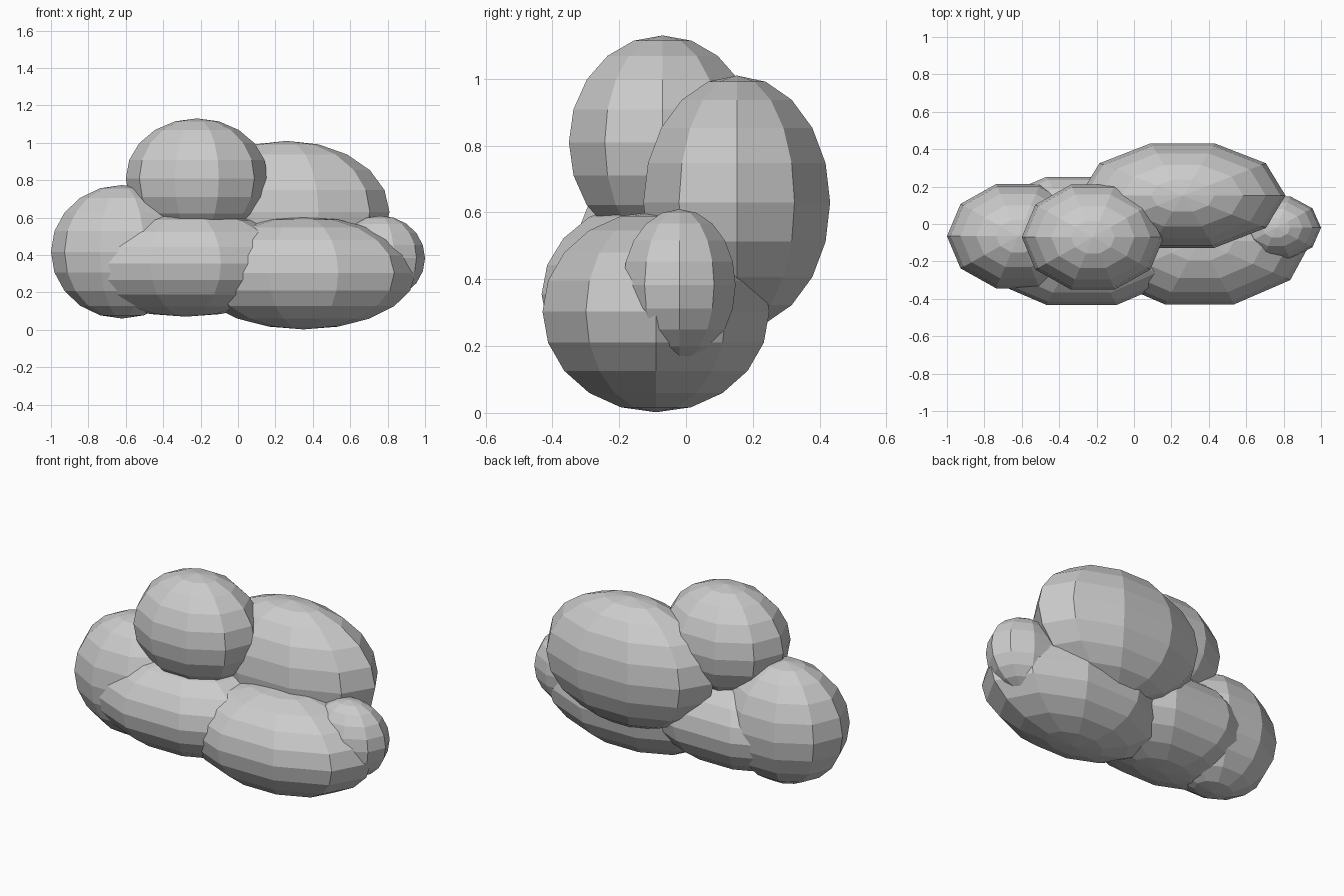
import bpy, bmesh
from math import radians
from mathutils import Matrix

if "Cube" in bpy.data.objects:
    bpy.data.objects.remove(bpy.data.objects["Cube"])


def puff(name, centre, radii):
    """Low-poly ellipsoid with 10 sides and 10 rings, a corner facing +x."""
    bm = bmesh.new()
    bmesh.ops.create_uvsphere(
        bm, u_segments=10, v_segments=10, radius=1,
        matrix=Matrix.Diagonal((*radii, 1)) @ Matrix.Rotation(radians(90), 4, 'Z'))
    mesh = bpy.data.meshes.new(name)
    bm.to_mesh(mesh)
    bm.free()
    obj = bpy.data.objects.new(name, mesh)
    obj.location = centre
    bpy.context.collection.objects.link(obj)
    return obj


# Cloud made of overlapping puffs
puff("top_puff", (-0.22, -0.07, 0.81), (0.38, 0.295, 0.32))
puff("back_puff", (0.26, 0.152, 0.63), (0.55, 0.294, 0.38))
puff("left_puff", (-0.62, -0.065, 0.417), (0.38, 0.293, 0.357))
puff("front_middle_puff", (-0.28, -0.09, 0.355), (0.61, 0.36, 0.285))
puff("front_right_puff", (0.35, -0.09, 0.303), (0.60, 0.357, 0.301))
puff("small_right_puff", (0.76, -0.02, 0.383), (0.24, 0.177, 0.227))
